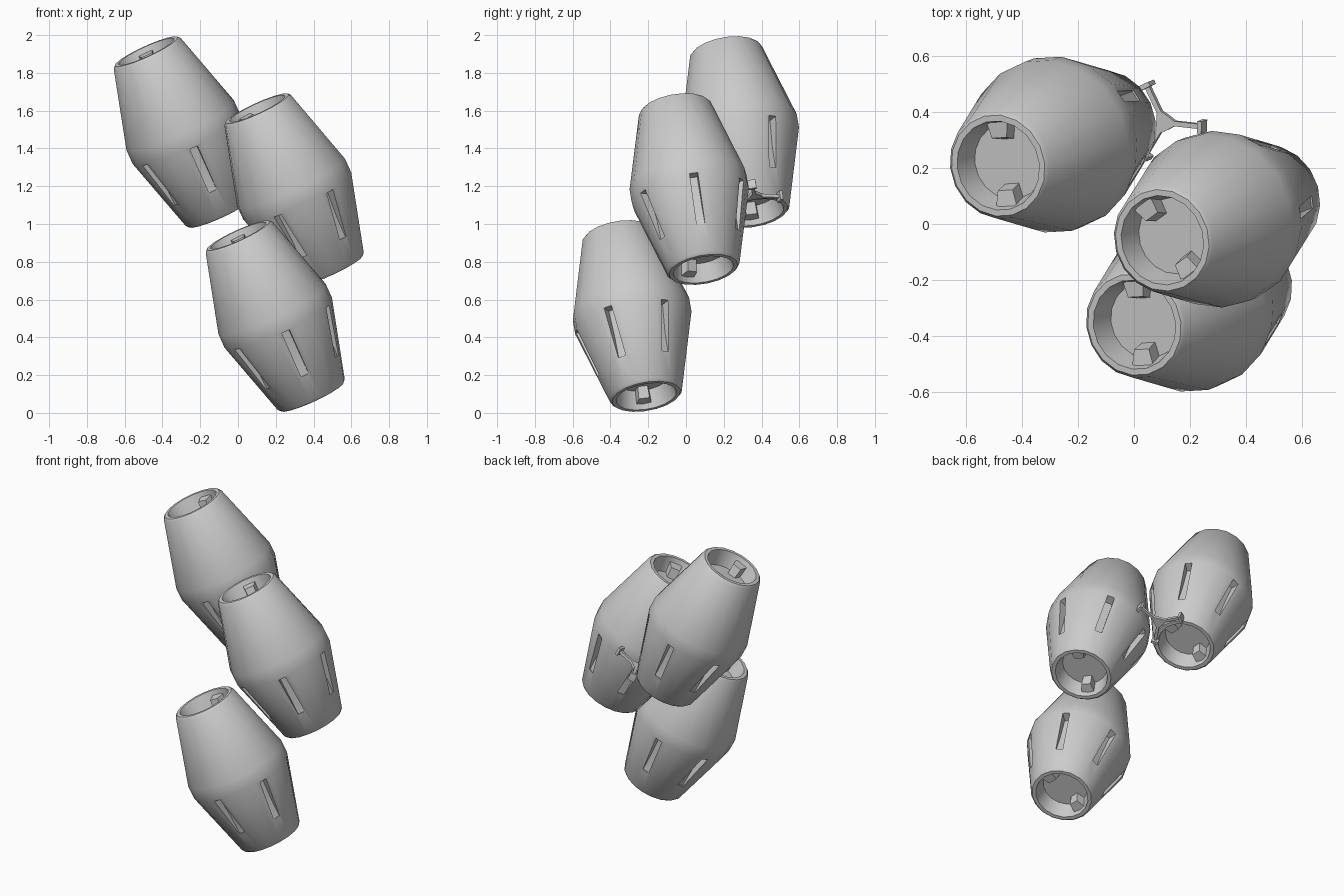
import bpy, bmesh, math
from mathutils import Matrix, Vector

if "Cube" in bpy.data.objects:
    bpy.data.objects.remove(bpy.data.objects["Cube"])

# shared tilted frame: local z runs along the barrel axis
N = Vector((-0.412, -0.158, 0.897)).normalized()
EX = Vector((0.909, 0, 0.416)).normalized()
EX = (EX - N * EX.dot(N)).normalized()
EY = N.cross(EX)
FRAME = Matrix((EX, EY, N)).transposed().to_4x4()
SIDES = 18


def make_object(name, bm, matrix):
    bmesh.ops.recalc_face_normals(bm, faces=bm.faces)
    me = bpy.data.meshes.new(name)
    bm.to_mesh(me)
    bm.free()
    ob = bpy.data.objects.new(name, me)
    bpy.context.collection.objects.link(ob)
    ob.matrix_world = matrix
    return ob


def prism(bm, profile, w0, w1, rot):
    """Extrude an (x, z) profile along y; w0/w1 = half widths at min/max x."""
    xs = [p[0] for p in profile]
    lo, hi = min(xs), max(xs)
    sides = []
    for s in (-1, 1):
        sides.append([bm.verts.new(rot @ Vector((
            x, s * (w0 + (w1 - w0) * (x - lo) / (hi - lo)), z))) for x, z in profile])
    a, b = sides
    bm.faces.new(a)
    bm.faces.new(b[::-1])
    for i in range(len(a)):
        j = (i + 1) % len(a)
        bm.faces.new((a[i], b[i], b[j], a[j]))


def rz(deg):
    return Matrix.Rotation(math.radians(deg), 4, 'Z')


def barrel_body(name, matrix):
    # half profile from the recessed end floor out to the middle band
    half = [(0.138, 0.375), (0.162, 0.475), (0.184, 0.475), (0.196, 0.462), (0.314, 0.04)]
    prof = half + [(r, -z) for r, z in reversed(half)]
    bm = bmesh.new()
    rings = [[bm.verts.new(rz(360 * i / SIDES) @ Vector((r, 0, z))) for i in range(SIDES)]
             for r, z in prof]
    for a, b in zip(rings, rings[1:]):
        for i in range(SIDES):
            j = (i + 1) % SIDES
            bm.faces.new((a[i], a[j], b[j], b[i]))
    bm.faces.new(rings[0])
    bm.faces.new(rings[-1])
    return make_object(name, bm, matrix)


def build_barrel(tag, centre, turn):
    m = Matrix.Translation(centre) @ FRAME @ rz(turn)
    body = barrel_body(tag + "_barrel", m)

    # six slots around the lower half
    bm = bmesh.new()
    for k in range(6):
        prism(bm, [(0.25, -0.05), (0.4, -0.05), (0.4, -0.318), (0.226, -0.318), (0.23, -0.2)],
              0.022, 0.022, rz(-90 + 60 * k))
    cutter = make_object(tag + "_slot_cutter", bm, m)
    mod = body.modifiers.new("slots", 'BOOLEAN')
    mod.object = cutter
    mod.operation = 'DIFFERENCE'
    mod.solver = 'EXACT'
    bpy.ops.object.select_all(action='DESELECT')
    body.select_set(True)
    bpy.context.view_layer.objects.active = body
    bpy.ops.object.modifier_apply(modifier=mod.name)
    bpy.data.objects.remove(cutter)
    bpy.ops.object.shade_smooth_by_angle(angle=math.radians(30))

    # two opposed lugs in each end, the lower pair a quarter turn round
    bm = bmesh.new()
    for sign, start in ((1, 90), (-1, 0)):
        for k in (0, 180):
            prism(bm, [(0.08, sign * 0.37), (0.15, sign * 0.37),
                       (0.158, sign * 0.445), (0.095, sign * 0.44)],
                  0.026, 0.042, rz(start + k))
    make_object(tag + "_end_lugs", bm, m)


build_barrel("lower", (0.197, -0.285, 0.513), 3)
build_barrel("middle", (0.297, 0.017, 1.185), 33)
build_barrel("upper", (-0.290, 0.284, 1.487), 3)

# three-armed connector between the upper and middle barrels
bm = bmesh.new()
T = 0.009
hub = [rz(-6 + 60 * k + d) @ Vector((0.042 if k % 2 == 0 else 0.03, 0, 0))
       for k in range(6) for d in (-12, 12)]
top = [bm.verts.new(v + Vector((0, 0, T))) for v in hub]
bot = [bm.verts.new(v - Vector((0, 0, T))) for v in hub]
bm.faces.new(top)
bm.faces.new(bot[::-1])
for i in range(len(hub)):
    j = (i + 1) % len(hub)
    bm.faces.new((top[i], bot[i], bot[j], top[j]))
for k in range(3):
    r = rz(-6 + 120 * k)
    # arm, then the crossbar at its tip
    prism(bm, [(0.035, -T), (0.145, -T), (0.145, T), (0.035, T)], 0.009, 0.009, r)
    prism(bm, [(0.138, -0.025), (0.155, -0.025), (0.155, 0.025), (0.138, 0.025)], 0.022, 0.022, r)
make_object("connector", bm, Matrix.Translation((0.11, 0.364, 1.15)) @ FRAME)
